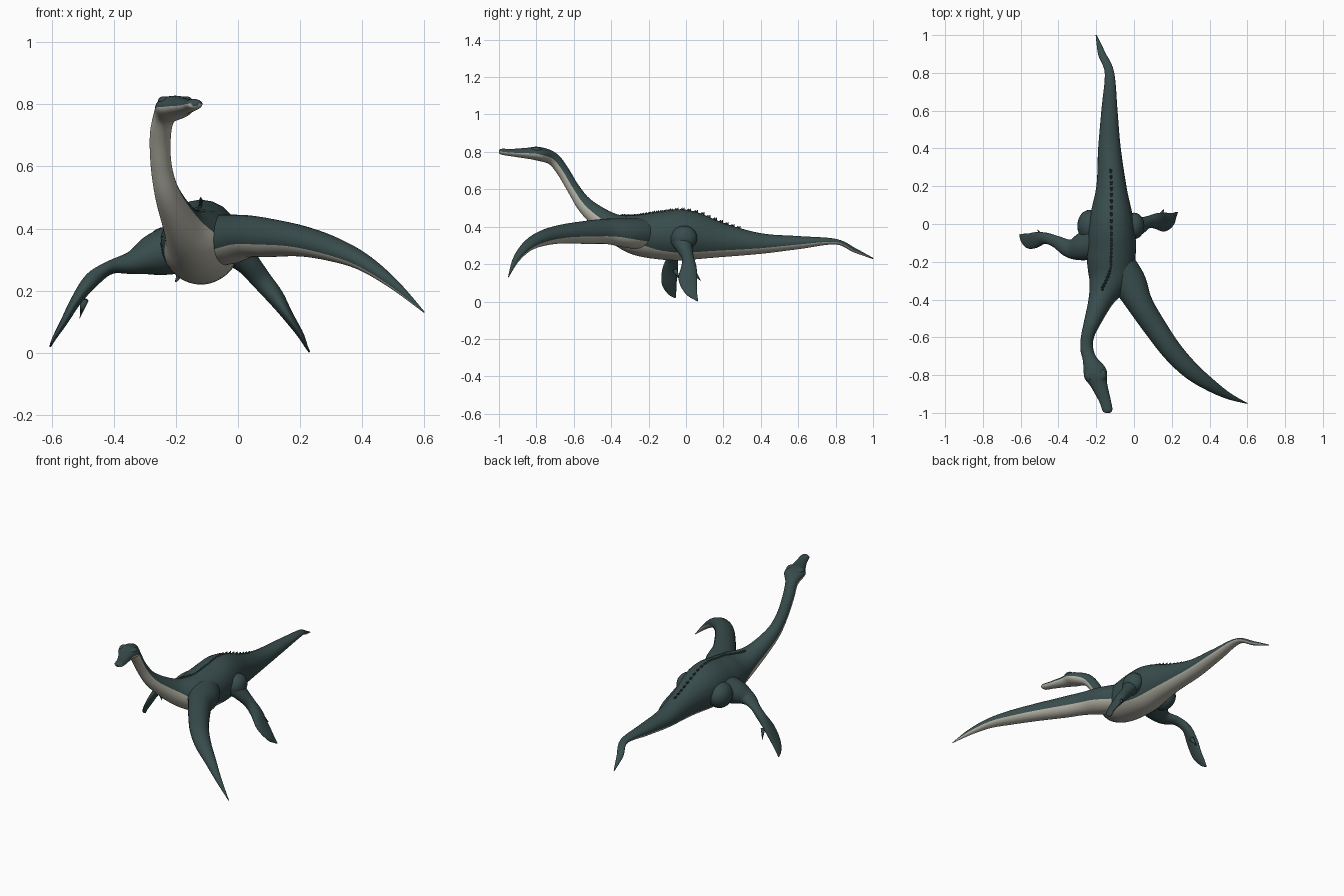
import bpy, bmesh, math
from mathutils import Vector, Matrix

cube = bpy.data.objects.get("Cube")
if cube:
    bpy.data.objects.remove(cube, do_unlink=True)


def material(name, rgb):
    m = bpy.data.materials.new(name)
    m.use_nodes = True
    m.diffuse_color = (*rgb, 1)
    bsdf = m.node_tree.nodes["Principled BSDF"]
    bsdf.inputs["Base Color"].default_value = (*rgb, 1)
    bsdf.inputs["Roughness"].default_value = 0.6
    return m


SKIN = material("dark teal skin", (0.04, 0.072, 0.072))
BELLY = material("pale belly", (0.47, 0.46, 0.39))
HALF, STEPS = 16, 6


def finish(name, bm):
    bmesh.ops.recalc_face_normals(bm, faces=bm.faces)
    mesh = bpy.data.meshes.new(name)
    bm.to_mesh(mesh)
    bm.free()
    mesh.materials.append(SKIN)
    mesh.materials.append(BELLY)
    for p in mesh.polygons:
        p.use_smooth = True
    ob = bpy.data.objects.new(name, mesh)
    bpy.context.collection.objects.link(ob)
    return ob


def smooth_rows(rows):
    """Catmull-Rom interpolation of position, radii and belly line."""
    rows = [Vector(r) for r in rows]
    out = []
    for i in range(len(rows) - 1):
        a, b = rows[max(i - 1, 0)], rows[i]
        c, d = rows[i + 1], rows[min(i + 2, len(rows) - 1)]
        for k in range(STEPS):
            t = k / STEPS
            out.append(b + (c - a) * (t / 2)
                       + (a * 2 - b * 5 + c * 4 - d) * (t * t / 2)
                       + (b * 3 - a - c * 3 + d) * (t ** 3 / 2))
    return out + [rows[-1]]


def frames(rows, side_hint):
    """Centre, side axis, up axis, half width, half height, belly line."""
    rs = smooth_rows(rows)
    out = []
    for i, r in enumerate(rs):
        t = (Vector(rs[min(i + 1, len(rs) - 1)][:3]) - Vector(rs[max(i - 1, 0)][:3])).normalized()
        side = Vector(side_hint)
        side = (side - t * side.dot(t)).normalized()
        out.append((Vector(r[:3]), side, t.cross(side), max(r[3], .002), max(r[4], .002), r[5]))
    return out


def tube(name, rows, side_hint, belly=True):
    """Sweep ellipses; edges of each ring follow the belly line."""
    bm = bmesh.new()
    rings = []
    for c, side, up, w, h, line in frames(rows, side_hint):
        a = math.asin(max(-.95, min(.95, line)))
        angles = [a + (math.pi - 2 * a) * j / HALF for j in range(HALF)]
        angles += [math.pi - a + (math.pi + 2 * a) * j / HALF for j in range(HALF)]
        rings.append([bm.verts.new(c + side * (w * math.cos(q)) + up * (h * math.sin(q)))
                      for q in angles])
    n = 2 * HALF
    for r, s in zip(rings, rings[1:]):
        for j in range(n):
            k = (j + 1) % n
            f = bm.faces.new((r[j], r[k], s[k], s[j]))
            f.material_index = int(belly and j >= HALF)
    bm.faces.new(rings[0])
    bm.faces.new(rings[-1])
    return finish(name, bm)


def lump(name, centre, radii):
    bm = bmesh.new()
    bmesh.ops.create_uvsphere(bm, u_segments=24, v_segments=14, radius=1,
                              matrix=Matrix.Translation(centre) @ Matrix.Diagonal((*radii, 1)))
    return finish(name, bm)


def spike(bm, base, tip, radius):
    d = tip - base
    m = Matrix.Translation(base + d / 2) @ d.to_track_quat('Z', 'Y').to_matrix().to_4x4()
    bmesh.ops.create_cone(bm, cap_ends=True, segments=8, radius1=radius, radius2=0,
                          depth=d.length, matrix=m)


# Tail, trunk, neck and head in one sweep
body = [
    (-.2, 1, .23, .003, .003, -.1), (-.17, .9, .275, .02, .012, -.1),
    (-.13, .8, .32, .025, .015, -.15), (-.13, .6, .315, .043, .035, -.3),
    (-.13, .4, .31, .06, .055, -.45), (-.12, .2, .327, .08, .09, -.6),
    (-.12, 0, .355, .122, .135, -.7), (-.12, -.15, .353, .13, .127, -.6),
    (-.13, -.28, .36, .115, .105, -.3), (-.175, -.4, .405, .067, .07, 0),
    (-.225, -.53, .505, .042, .045, 0), (-.247, -.6, .6, .034, .034, 0),
    (-.25, -.66, .7, .034, .033, 0), (-.235, -.715, .765, .037, .035, 0),
    (-.205, -.79, .79, .062, .037, -.1), (-.185, -.85, .793, .044, .029, 0),
    (-.155, -.93, .796, .031, .02, 0), (-.14, -.985, .801, .026, .016, 0),
    (-.138, -1, .802, .012, .008, 0),
]
tube("body", body, (1, 0, 0))

# Long front flipper on the left
tube("front_flipper", [
    (-.12, -.15, .36, .08, .085, -.6), (-.03, -.3, .365, .09, .08, -.45),
    (.03, -.42, .375, .07, .068, -.4), (.1, -.53, .37, .062, .062, -.35),
    (.2, -.67, .36, .055, .05, -.35), (.3, -.775, .335, .047, .04, -.35),
    (.4, -.85, .293, .034, .028, -.3), (.5, -.91, .222, .018, .017, -.2),
    (.6, -.95, .13, .002, .002, 0)], (.7, .7, 0))

# Paddles with flattened blades
tube("right_paddle", [
    (-.18, -.08, .34, .1, .085, 0), (-.27, -.12, .315, .075, .068, 0),
    (-.34, -.13, .29, .05, .038, 0), (-.41, -.095, .275, .033, .022, 0),
    (-.47, -.075, .235, .03, .025, 0), (-.52, -.085, .17, .042, .018, 0),
    (-.56, -.09, .1, .04, .012, 0), (-.59, -.075, .05, .025, .007, 0),
    (-.605, -.057, .02, .003, .003, 0)], (0, 1, 0), belly=False)
tube("left_paddle", [
    (-.02, -.03, .34, .06, .06, 0), (.03, -.01, .29, .045, .04, 0),
    (.075, .01, .235, .032, .033, 0), (.12, .015, .18, .042, .028, 0),
    (.16, .01, .12, .05, .018, 0), (.2, .025, .06, .036, .011, 0),
    (.22, .05, .02, .014, .005, 0), (.23, .062, .003, .003, .003, 0)],
    (0, 1, 0), belly=False)

# Hips and brows
lump("right_hip", (-.235, -.01, .33), (.065, .085, .075))
lump("left_hip", (0, -.01, .34), (.055, .07, .065))
for label, x in (("right", -.238), ("left", -.168)):
    lump(label + "_brow", (x, -.8, .812), (.02, .03, .014))

# Claws on the trailing edges of the paddles
bm = bmesh.new()
spike(bm, Vector((-.495, -.06, .17)), Vector((-.51, -.03, .11)), .014)
spike(bm, Vector((.14, .045, .15)), Vector((.16, .08, .11)), .014)
finish("paddle_claws", bm)

# Row of small spines along the back
bm = bmesh.new()
for c, side, up, w, h, line in frames(body, (1, 0, 0)):
    if -.4 < c.y < .3:
        for shift in (0, .011):
            top = c + up * (h - .004) + Vector((0, shift, 0))
            spike(bm, top, top + up * .013 + Vector((0, .005, 0)), .008)
finish("back_spines", bm)
